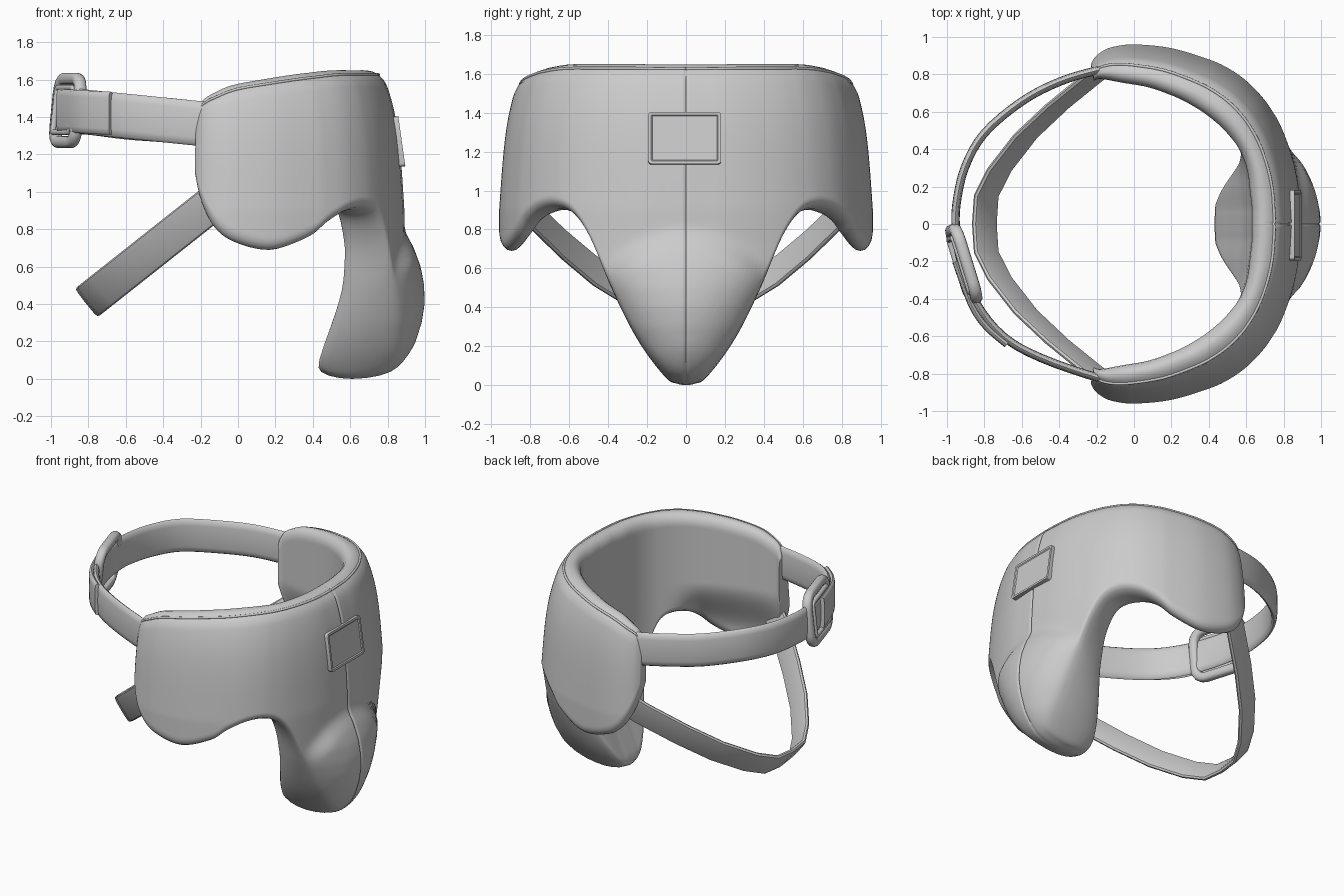
import bpy, bmesh, math
from mathutils import Vector

if "Cube" in bpy.data.objects:
    bpy.data.objects.remove(bpy.data.objects["Cube"])


def catmull(pts, n):
    """Smooth a list of equal-length tuples, n steps per span."""
    out = []
    for i in range(len(pts) - 1):
        p = [pts[max(i - 1, 0)], pts[i], pts[i + 1], pts[min(i + 2, len(pts) - 1)]]
        for k in range(n):
            t = k / n
            out.append(tuple(0.5 * (2 * b + (c - a) * t + (2 * a - 5 * b + 4 * c - d) * t * t
                                    + (3 * b - a - 3 * c + d) * t ** 3) for a, b, c, d in zip(*p)))
    return out + [tuple(pts[-1])]


def interp(table, z):
    if z <= table[0][0]:
        return table[0][1]
    for (a, va), (b, vb) in zip(table, table[1:]):
        if z <= b:
            return va + (vb - va) * (z - a) / (b - a)
    return table[-1][1]


def smooth(a, b, v):
    t = min(max((v - a) / (b - a), 0), 1)
    return t * t * (3 - 2 * t)


def loft(name, rings, closed=False, angle=40):
    """Skin a row of closed rings, capping the ends."""
    bm = bmesh.new()
    rows = [[bm.verts.new(p) for p in r] for r in rings]
    n = len(rows[0])
    pairs = list(zip(rows, rows[1:])) + ([(rows[-1], rows[0])] if closed else [])
    for a, b in pairs:
        for j in range(n):
            bm.faces.new((a[j], a[(j + 1) % n], b[(j + 1) % n], b[j]))
    if not closed:
        bm.faces.new(rows[0])
        bm.faces.new(rows[-1])
    bmesh.ops.recalc_face_normals(bm, faces=bm.faces)
    me = bpy.data.meshes.new(name)
    bm.to_mesh(me)
    bm.free()
    ob = bpy.data.objects.new(name, me)
    bpy.context.collection.objects.link(ob)
    bpy.ops.object.select_all(action='DESELECT')
    ob.select_set(True)
    bpy.context.view_layer.objects.active = ob
    bpy.ops.object.shade_smooth_by_angle(angle=math.radians(angle))
    return ob


def sweep(name, path, wide, width, thick, closed=False, power=0.5, angle=50):
    """Sweep a flattened oval along a path; 'wide' is the width direction."""
    path, wide, rings = [Vector(p) for p in path], Vector(wide).normalized(), []
    n = len(path)
    for i, p in enumerate(path):
        a, b = (path[i - 1], path[(i + 1) % n]) if closed else (path[max(i - 1, 0)], path[min(i + 1, n - 1)])
        nor = (b - a).cross(wide).normalized()
        ring = []
        for k in range(12):
            c, s = math.cos(math.tau * k / 12), math.sin(math.tau * k / 12)
            ring.append(p + wide * (width / 2 * math.copysign(abs(c) ** power, c))
                        + nor * (thick / 2 * math.copysign(abs(s) ** power, s)))
        rings.append(ring)
    return loft(name, rings, closed, angle)


# Padded belt with cup: outer x, y, inner x, y, top z, bottom z from centre to back end
half = [(.89, 0, .63, 0, 1.648, 0), (.888, .05, .63, .045, 1.648, .008), (.885, .1, .63, .09, 1.648, .03),
        (.878, .2, .62, .18, 1.648, .145), (.86, .3, .61, .265, 1.65, .3), (.832, .4, .59, .34, 1.65, .5),
        (.795, .5, .56, .405, 1.65, .73), (.75, .59, .52, .46, 1.65, .86), (.69, .68, .46, .525, 1.65, .9),
        (.6, .77, .38, .59, 1.645, .885), (.5, .835, .3, .64, 1.635, .83), (.4, .88, .22, .68, 1.625, .755),
        (.2, .94, .08, .73, 1.6, .69), (0, .96, -.06, .755, 1.57, .73), (-.12, .945, -.14, .77, 1.53, .81),
        (-.2, .91, -.19, .775, 1.49, .95), (-.235, .87, -.215, .765, 1.43, 1.08)]
mirrored = [(a, -b, c, -d, e, f) for a, b, c, d, e, f in half[:0:-1]]
columns = catmull(mirrored + half, 5)

cup_front = [(0, .8), (.05, .84), (.1, .89), (.15, .925), (.2, .95), (.3, .982), (.4, .998), (.5, .995),
             (.6, .977), (.7, .94), (.84, .885)]
cup_back = [(.05, .43), (.1, .435), (.3, .51), (.5, .58), (.7, .625), (.9, .63)]
cup_width = [(0, .07), (.03, .12), (.145, .22), (.3, .32), (.5, .42), (.73, .52), (.9, .6)]


def outer(c, z):
    t = max(z - .9, 0) / .7
    f = 1 - .05 * t - .07 * t ** 4
    x, y = c[0] * f, c[1] * f
    crease = .85 - 1.3 * y * y
    m = 1 - smooth(crease - .15, crease, z)
    if c[0] > .7 and m > 0:
        q = min(abs(y) / interp(cup_width, z), 1)
        cup = .71 + (interp(cup_front, z) - .71) * math.sqrt(1 - q ** 2.0)
        x += (cup - x) * m
    if abs(y) < .002:  # centre seam
        x -= .008
    return Vector((x, y, z))


def inner(c, z):
    dip = (interp(cup_back, z) - .63) * max(0, 1 - (c[3] / .44) ** 4) if c[0] > .7 else 0
    p = Vector((c[2] + dip, c[3], z))
    # side lobes thin out and flare towards their lower edge
    flare = .55 * smooth(1.15, .75, z) * (1 - smooth(.5, .74, c[0]))
    return p.lerp(Vector((c[0], c[1], z)), flare)


rings, NZ, NA, R, T = [], 44, 8, .06, .075
for c in columns:
    top, bot = c[4], c[5]
    lo, hi = bot + R, top - T
    prof = [(1, lo + (hi - lo) * i / NZ) for i in range(NZ)]
    prof += [(.5 + .5 * math.cos(a), hi + T * math.sin(a)) for a in [math.pi * i / NA for i in range(NA)]]
    prof += [(0, hi - (hi - lo) * i / NZ) for i in range(NZ)]
    prof += [(.5 - .5 * math.cos(a), lo - R * math.sin(a)) for a in [math.pi * i / NA for i in range(NA)]]
    rings.append([inner(c, z).lerp(outer(c, z), k) for k, z in prof])
loft("padded_belt_and_cup", rings, angle=60)

# Piping along the upper outer edge
sweep("top_piping", [r[NZ + 2] for r in rings], (0, 0, 1), .016, .016, power=1)

# Front patch with a raised rim, leaning with the belt
bpy.ops.mesh.primitive_cube_add(size=1, location=(.856, -.007, 1.268), rotation=(0, math.radians(-8), 0))
patch = bpy.context.object
patch.name = "front_patch"
patch.scale = (.04, .375, .27)
bpy.ops.object.transform_apply(location=False, rotation=False, scale=True)
bm = bmesh.new()
bm.from_mesh(patch.data)
bmesh.ops.bevel(bm, geom=[e for e in bm.edges if abs(e.verts[0].co.x - e.verts[1].co.x) > .01],
                offset=.018, segments=3, affect='EDGES', profile=.5)
face = max(bm.faces, key=lambda f: f.calc_center_median().x)
bmesh.ops.inset_region(bm, faces=[face], thickness=.016)
bmesh.ops.inset_region(bm, faces=[face], thickness=.006, depth=-.006)
bm.to_mesh(patch.data)
bm.free()
bpy.ops.object.shade_smooth_by_angle(angle=math.radians(30))

# Waist strap round the back
Z = (0, 0, 1)
waist = catmull([(-.1, .83, 1.36), (-.2, .82, 1.365), (-.4, .76, 1.385), (-.6, .655, 1.40), (-.8, .485, 1.425),
                 (-.905, .3, 1.43), (-.95, .1, 1.435), (-.95, -.05, 1.435), (-.925, -.2, 1.435),
                 (-.845, -.42, 1.43), (-.7, -.6, 1.415), (-.5, -.715, 1.395), (-.2, -.82, 1.365),
                 (-.1, -.83, 1.36)], 4)
sweep("waist_strap", waist, Z, .24, .045, power=.65)

# Folded-back strap end beside the buckle
flap = catmull([(-.955, -.2, 1.435), (-.87, -.43, 1.43), (-.79, -.55, 1.425), (-.68, -.645, 1.42)], 4)
sweep("strap_end", flap, Z, .23, .035)

# Buckle: rounded frame with an inner rim on the outside, leaning slightly
along, mid = Vector((.295, -.955, 0)), Vector((-.91, -.215, 1.435))
up = Vector((.1, .03, 1)).normalized()
across = along.cross(up).normalized()


def frame(name, length, height, radius, tube, offset=0):
    pts = []
    for q, (sx, sz) in enumerate([(1, 1), (-1, 1), (-1, -1), (1, -1)]):
        for k in range(5):
            a = math.pi / 2 * (q + k / 4)
            pts.append(mid + across * offset + along * (sx * (length / 2 - radius) + radius * math.cos(a))
                       + up * (sz * (height / 2 - radius) + radius * math.sin(a)))
    return sweep(name, pts, across, tube, tube, True, .8)


frame("buckle_frame", .38, .34, .08, .065)
frame("buckle_rim", .3, .24, .02, .03, .025)

# Leg strap: one loop lying in a tilted plane
loop = [(-.08, .87), (-.2, .80), (-.41, .63), (-.58, .47), (-.72, .29), (-.79, .15), (-.80, 0)]
loop += [(x, -y) for x, y in loop[-2::-1]]
sweep("leg_strap", [(x, y, .415 + (x + .8) * .79) for x, y in loop], (-.62, 0, .78), .195, .035)
